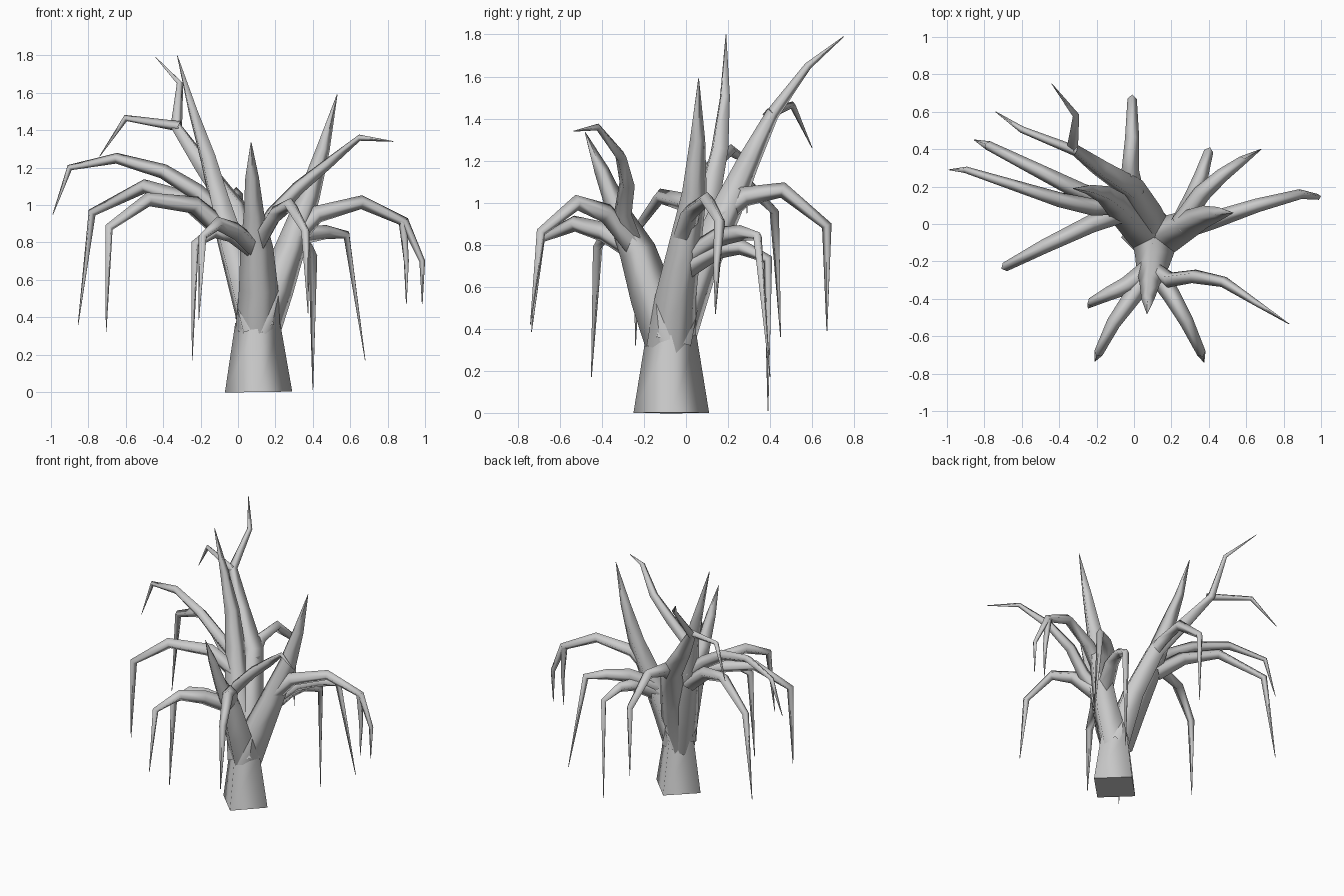
import bpy, bmesh
from mathutils import Vector


def limb(name, points, radii, cap=False):
    """Four-sided tapering tube swept along a few points."""
    pts = [Vector(p) for p in points]
    bm = bmesh.new()
    rings, u = [], None
    for i, p in enumerate(pts):
        d_in = (p - pts[max(i - 1, 0)]).normalized()
        d_out = (pts[min(i + 1, len(pts) - 1)] - p).normalized()
        t = (d_in + d_out).normalized()
        if u is None:
            u = t.cross(Vector((0, 0, 1)))
            if u.length < 0.01:
                u = Vector((1, 0, 0))
        u = (u - t * u.dot(t)).normalized()
        v = t.cross(u)
        r = radii[i]
        rings.append([bm.verts.new(p + o * r) for o in (u, v, -u, -v)])
    for a, b in zip(rings, rings[1:]):
        for k in range(4):
            n = (k + 1) % 4
            bm.faces.new((a[k], a[n], b[n], b[k])).smooth = True
    if cap:
        bm.faces.new(rings[0][::-1])
    mesh = bpy.data.meshes.new(name)
    bm.to_mesh(mesh)
    bm.free()
    obj = bpy.data.objects.new(name, mesh)
    bpy.context.collection.objects.link(obj)
    return obj


TIP = 0.002

# Flared trunk
limb("trunk", [(.11, -.07, 0), (.105, -.07, .37)], [.18, .12], cap=True)

# Four main stems that split from the trunk
root = (.105, -.07, .32)
limb("left_stem", [root, (.03, -.01, .58), (-.05, .06, .84), (-.10, .11, 1.02),
                   (-.16, .16, 1.25), (-.24, .185, 1.5), (-.325, .19, 1.8)],
     [.12, .105, .085, .068, .052, .03, TIP])
limb("back_stem", [root, (.06, .06, .68), (-.02, .2, .98), (-.18, .3, 1.2),
                   (-.33, .41, 1.42), (-.31, .58, 1.65), (-.44, .75, 1.79)],
     [.11, .09, .075, .055, .033, .018, TIP])
limb("right_stem", [root, (.2, -.05, .55), (.28, -.01, .77), (.38, .04, 1.05),
                    (.455, .055, 1.3), (.53, .06, 1.59)],
     [.12, .1, .082, .06, .037, TIP])
limb("front_stem", [root, (.11, -.16, .55), (.1, -.23, .77), (.085, -.32, .95),
                    (.075, -.4, 1.15), (.07, -.48, 1.335)],
     [.12, .105, .088, .055, .036, TIP])

# Drooping branches: five points each with a shared taper
droop = [.055, .048, .038, .025, TIP]
drooping = {
    "left_branch_back": [(-.1, .1, .88), (-.28, .17, 1.03), (-.5, .28, 1.1),
                         (-.78, .42, .96), (-.855, .45, .36)],
    "left_branch_front": [(-.07, .06, .86), (-.23, .0, 1.0), (-.48, -.12, 1.03),
                          (-.69, -.23, .88), (-.705, -.24, .32)],
    "front_left_branch_short": [(.08, -.24, .77), (-.04, -.33, .85), (-.13, -.37, .86),
                                (-.23, -.42, .79), (-.245, -.45, .17)],
    "front_left_branch_long": [(.09, -.24, .77), (-.01, -.39, .86), (-.11, -.53, .9),
                               (-.19, -.69, .83), (-.21, -.735, .385)],
    "front_right_branch": [(.11, -.25, .8), (.2, -.38, .95), (.28, -.52, 1.0),
                           (.36, -.69, .86), (.375, -.74, .42)],
    "right_back_branch_outer": [(.25, .0, .73), (.36, .16, .84), (.47, .26, .855),
                                (.58, .34, .84), (.68, .4, .17)],
    "right_back_branch_inner": [(.25, .0, .69), (.32, .15, .78), (.36, .26, .79),
                                (.4, .39, .73), (.4, .39, .01)],
    "back_branch": [(.0, .16, .94), (-.02, .28, 1.03), (-.01, .46, 1.06),
                    (-.01, .67, .89), (-.01, .67, .39)],
}
for name, path in drooping.items():
    limb(name, path, droop)

# Longer spreading branches
limb("left_branch_upper", [(-.1, .1, .96), (-.22, .09, 1.07), (-.4, .13, 1.18), (-.65, .21, 1.25),
                           (-.9, .29, 1.2), (-.99, .29, .95)],
     [.05, .046, .04, .029, .018, TIP])
limb("front_right_branch_upper", [(.1, -.25, .81), (.19, -.3, .95), (.32, -.28, 1.09),
                                  (.48, -.31, 1.22), (.65, -.42, 1.36), (.83, -.535, 1.34)],
     [.05, .045, .039, .03, .017, TIP])
limb("right_branch", [(.28, -.02, .8), (.42, .02, .95), (.66, .1, 1.015), (.89, .16, .91),
                      (.985, .145, .7), (.985, .14, .47)],
     [.055, .048, .037, .027, .016, TIP])

# Twigs that fork off
limb("right_twig", [(.88, .16, .92), (.9, .15, .7), (.9, .14, .47)], [.025, .015, TIP])
limb("back_twig", [(-.31, .39, 1.42), (-.6, .505, 1.465), (-.74, .6, 1.26)], [.028, .018, TIP])
